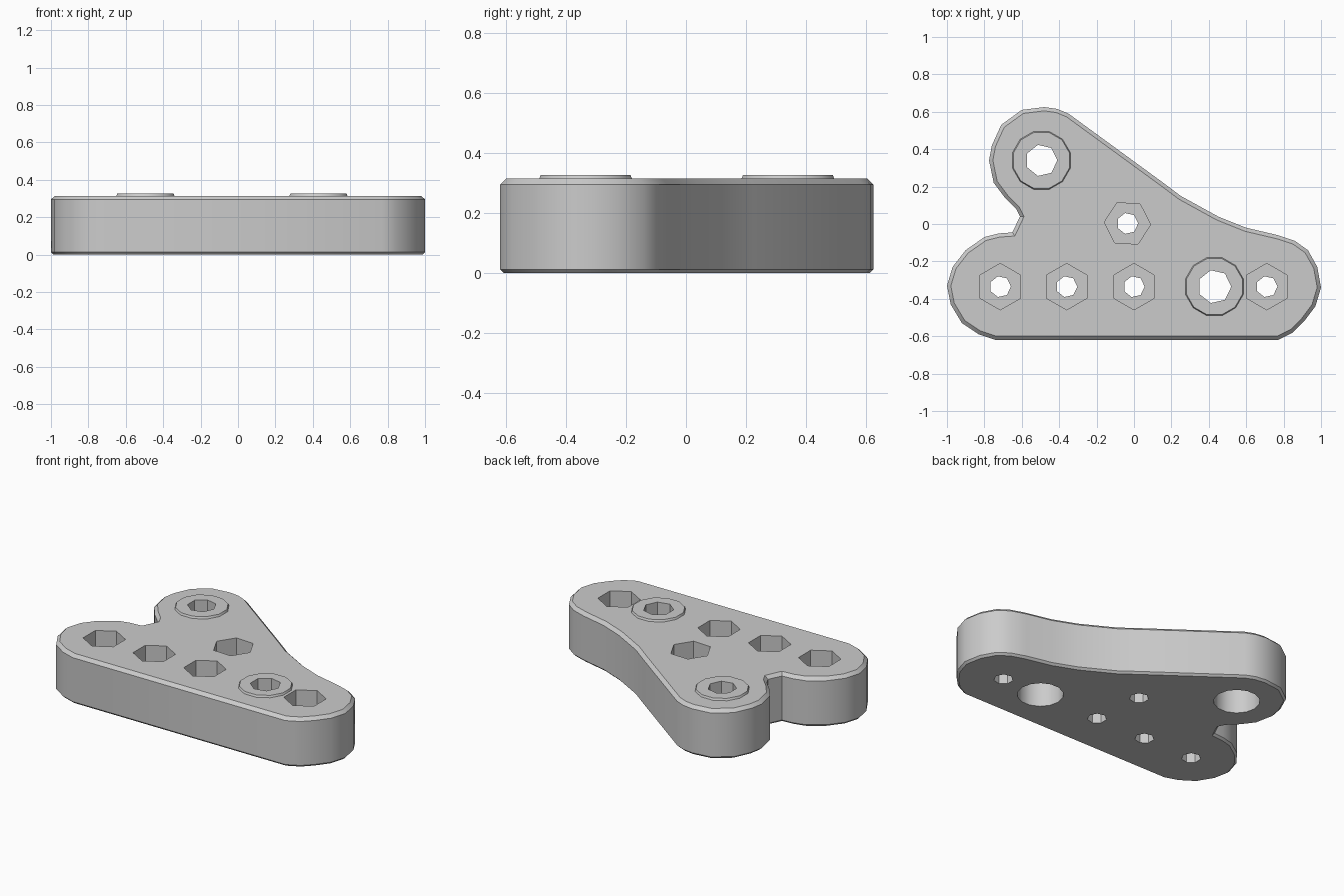
import bpy, bmesh, math

cube = bpy.data.objects.get("Cube")
if cube:
    bpy.data.objects.remove(cube, do_unlink=True)

grey = bpy.data.materials.new("light_grey")
grey.use_nodes = True
colour = (0.6, 0.6, 0.6, 1)
grey.diffuse_color = colour
grey.node_tree.nodes["Principled BSDF"].inputs["Base Color"].default_value = colour


def make_object(name, bm):
    mesh = bpy.data.meshes.new(name)
    bm.to_mesh(mesh)
    bm.free()
    mesh.materials.append(grey)
    obj = bpy.data.objects.new(name, mesh)
    bpy.context.collection.objects.link(obj)
    return obj


def prism(name, centre, radius, bottom, top, sides, turn=0.0, top_radius=None):
    """Upright prism or frustum whose first corner lies at the angle turn."""
    top_radius = radius if top_radius is None else top_radius
    bm = bmesh.new()
    rings = []
    for r, z in ((radius, bottom), (top_radius, top)):
        angles = [math.radians(turn) + math.tau * i / sides for i in range(sides)]
        rings.append([bm.verts.new((centre[0] + r * math.cos(a),
                                    centre[1] + r * math.sin(a), z)) for a in angles])
    bm.faces.new(rings[0][::-1])
    bm.faces.new(rings[1])
    for i in range(sides):
        j = (i + 1) % sides
        bm.faces.new((rings[0][i], rings[0][j], rings[1][j], rings[1][i]))
    return make_object(name, bm)


def combine(target, tool, operation):
    """Apply a boolean and discard the tool."""
    mod = target.modifiers.new("boolean", "BOOLEAN")
    mod.operation = operation
    mod.solver = "EXACT"
    mod.object = tool
    bpy.context.view_layer.objects.active = target
    bpy.ops.object.modifier_apply(modifier=mod.name)
    bpy.data.objects.remove(tool, do_unlink=True)


# Plate outline, anticlockwise from the front edge
TOP = 0.315
outline = [(-0.74, -0.62), (0.77, -0.62), (0.85, -0.58), (0.91, -0.52), (0.97, -0.44),
           (1.0, -0.34), (0.98, -0.23), (0.93, -0.14), (0.86, -0.09), (0.77, -0.06),
           (0.6, -0.02), (0.45, 0.04), (0.25, 0.15), (0.15, 0.225), (-0.35, 0.59),
           (-0.41, 0.615), (-0.48, 0.625), (-0.6, 0.61), (-0.71, 0.53), (-0.76, 0.42),
           (-0.775, 0.34), (-0.75, 0.22), (-0.69, 0.14), (-0.63, 0.08), (-0.61, 0.04),
           (-0.65, -0.045), (-0.72, -0.05), (-0.8, -0.07), (-0.9, -0.14), (-0.97, -0.23),
           (-1.0, -0.33), (-0.98, -0.43), (-0.92, -0.53), (-0.83, -0.59)]

bm = bmesh.new()
base = bm.faces.new([bm.verts.new((x, y, 0)) for x, y in outline])
grown = bmesh.ops.extrude_face_region(bm, geom=[base])
for v in grown["geom"]:
    if isinstance(v, bmesh.types.BMVert):
        v.co.z = TOP
bmesh.ops.recalc_face_normals(bm, faces=bm.faces)

# Chamfered rims, wider on the top than below
for height, width in ((TOP, 0.02), (0.0, 0.013)):
    rim = [e for e in bm.edges if all(abs(v.co.z - height) < 1e-5 for v in e.verts)]
    bmesh.ops.bevel(bm, geom=rim, offset=width, segments=1, affect="EDGES")
plate = make_object("bracket_plate", bm)

# Raised bosses with a through hole and a wide bore from below
for centre, hole in (((0.43, -0.335), 0.09), ((-0.495, 0.34), 0.085)):
    combine(plate, prism("boss", centre, 0.187, 0.25, 0.328, 12, 15, 0.155), "UNION")
    combine(plate, prism("hole", centre, hole, -0.1, 0.5, 7), "DIFFERENCE")
    combine(plate, prism("bore", centre, 0.135, -0.1, 0.2, 14), "DIFFERENCE")

# Screw holes with hexagonal nut pockets on the top
screws = [((x, -0.335), 30) for x in (-0.715, -0.36, 0.0, 0.71)] + [((-0.035, 0.003), -3)]
for centre, turn in screws:
    combine(plate, prism("pocket", centre, 0.124, TOP - 0.15, 0.5, 6, turn), "DIFFERENCE")
    combine(plate, prism("hole", centre, 0.057, -0.1, 0.5, 7), "DIFFERENCE")

# Smooth walls, sharp rims
bpy.ops.object.select_all(action="DESELECT")
plate.select_set(True)
bpy.context.view_layer.objects.active = plate
bpy.ops.object.shade_smooth_by_angle(angle=math.radians(35))
